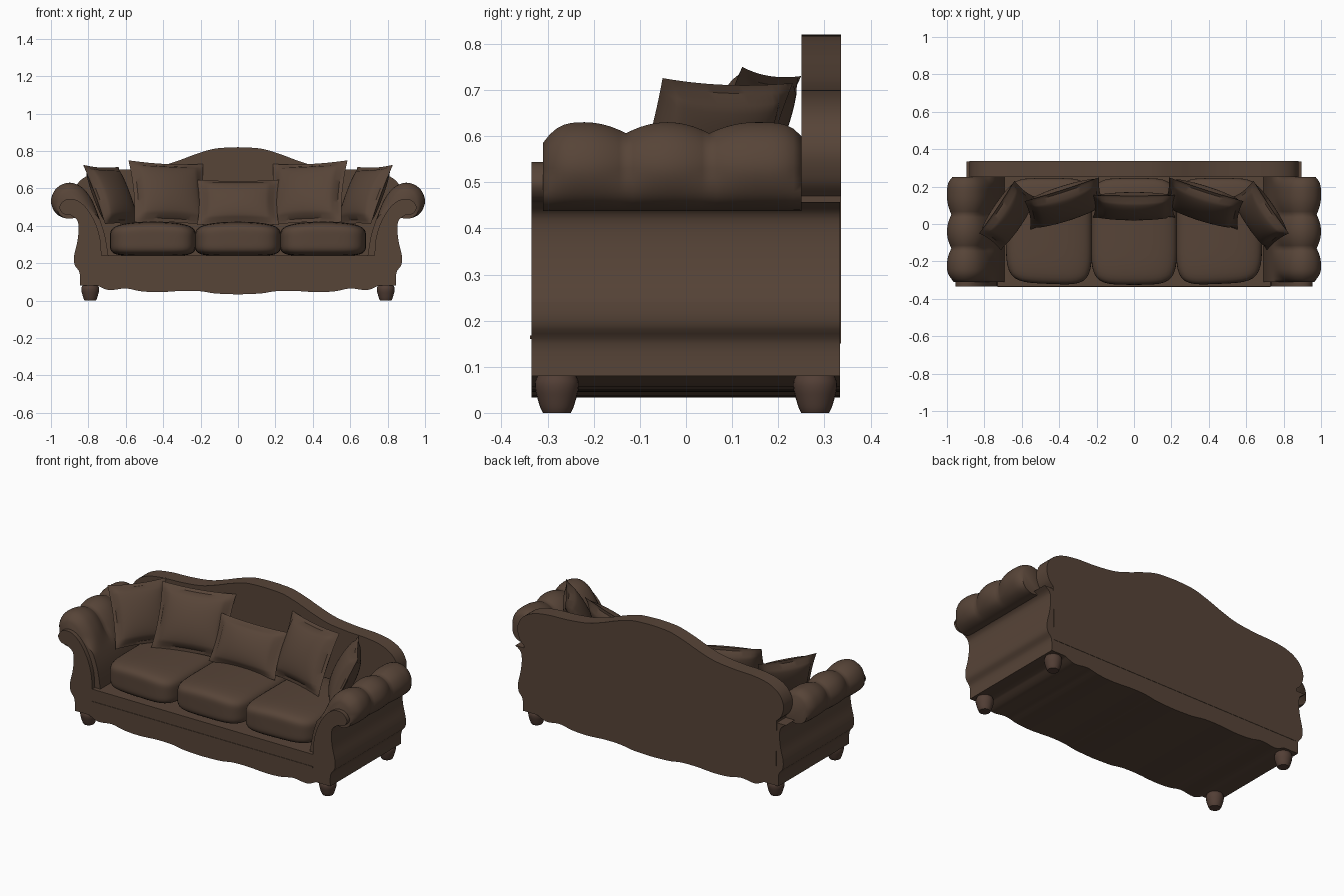
import bpy, bmesh, math
from mathutils import Matrix, Vector

if "Cube" in bpy.data.objects:
    bpy.data.objects.remove(bpy.data.objects["Cube"])


def material(name, rgb):
    m = bpy.data.materials.new(name)
    m.diffuse_color = (*rgb, 1)
    m.use_nodes = True
    m.node_tree.nodes["Principled BSDF"].inputs["Base Color"].default_value = m.diffuse_color
    return m


FABRIC = material("brown fabric", (0.095, 0.058, 0.039))
WOOD = material("dark wood", (0.085, 0.049, 0.036))


def finish(bm, name, mat=FABRIC, angle=40):
    bmesh.ops.recalc_face_normals(bm, faces=bm.faces)
    me = bpy.data.meshes.new(name)
    bm.to_mesh(me)
    bm.free()
    ob = bpy.data.objects.new(name, me)
    bpy.context.collection.objects.link(ob)
    me.materials.append(mat)
    bpy.ops.object.select_all(action='DESELECT')
    ob.select_set(True)
    bpy.context.view_layer.objects.active = ob
    bpy.ops.object.shade_smooth_by_angle(angle=math.radians(angle))
    return ob


def smooth(pts, n=5):
    """Catmull-Rom curve through the points."""
    p = [Vector(q) for q in [pts[0]] + pts + [pts[-1]]]
    out = []
    for i in range(1, len(p) - 2):
        a, b, c, d = p[i - 1:i + 3]
        for k in range(n):
            t = k / n
            out.append(0.5 * (2 * b + (c - a) * t + (2 * a - 5 * b + 4 * c - d) * t * t
                              + (3 * b - a - 3 * c + d) * t ** 3))
    return [tuple(v) for v in out] + [pts[-1]]


def loft(rings):
    bm = bmesh.new()
    rows = [[bm.verts.new(v) for v in r] for r in rings]
    n = len(rows[0])
    for a, b in zip(rows, rows[1:]):
        for i in range(n):
            bm.faces.new((a[i], a[(i + 1) % n], b[(i + 1) % n], b[i]))
    caps = [bm.faces.new(rows[0]), bm.faces.new(rows[-1])]
    bm.normal_update()
    bmesh.ops.triangulate(bm, faces=caps, quad_method='BEAUTY', ngon_method='EAR_CLIP')
    return bm


def slab(name, half, y0, y1):
    """Symmetric outline in XZ, given by its right half from x=0 to x=0."""
    outline = half + [(-x, z) for x, z in reversed(half) if x > 1e-4]
    finish(loft([[(x, y, z) for x, z in outline] for y in (y0, y1)]), name)


# Body: base below the seat, with a wavy apron, and two sides above it
apron = smooth([(0, .033), (.12, .038), (.2, .05), (.3, .052), (.42, .045),
                (.52, .05), (.6, .065), (.69, .056), (.75, .08)], 4)
side = smooth([(.845, .08), (.847, .15), (.873, .19), (.876, .24), (.86, .31),
               (.852, .38), (.86, .43), (.895, .457)], 4)
scroll = smooth([(.895, .457), (.935, .465), (.955, .50), (.925, .538), (.87, .54),
                 (.815, .50), (.765, .42), (.737, .33), (.73, .24)], 5)
low = [p for p in side if p[1] <= .2401]
high = [p for p in side if p[1] >= .2399]
slab("base", apron + low + [(0, .24)], -.335, .334)
for sx, label in ((1, "right"), (-1, "left")):
    for part, outline, y0, y1 in (("side", high + [(.80, .457), (.75, .24)], -.31, .334),
                                  ("front_scroll", high + scroll[1:], -.335, -.30)):
        finish(loft([[(sx * x, y, z) for x, z in outline] for y in (y0, y1)]),
               label + "_" + part)

# Front rail trim
slab("front_rail", [(0, .160), (.73, .160), (.73, .168), (0, .168)], -.338, -.32)

# Camel back
top = smooth([(0, .82), (.12, .813), (.22, .785), (.32, .748), (.42, .718), (.55, .703),
              (.68, .697), (.78, .678), (.85, .635), (.88, .57), (.866, .505), (.835, .47)], 5)
slab("back", top + [(.83, .15), (0, .15)], .25, .336)

# Rolled arms with three soft lobes along their depth
roll = smooth([(.84, .45), (.91, .438), (.972, .465), (1.0, .53), (.974, .597), (.91, .63),
               (.84, .61), (.785, .545), (.745, .45), (.712, .35), (.69, .22)], 5) + [(.80, .22)]


def inset(pts, d):
    out = []
    for i, p in enumerate(pts):
        t = Vector(pts[(i + 1) % len(pts)]) - Vector(pts[i - 1])
        nrm = Vector((-t.y, t.x)).normalized()
        k = min(1, max(0, (p[1] - .44) / .08))
        out.append(Vector(p) + nrm * d * k)
    return out


lobes = [(-.31, -.13), (-.13, .05), (.05, .25)]
for sx, label in ((1, "right"), (-1, "left")):
    rings = []
    for a, b in lobes:
        for k in range(13):
            if k == 0 and a > -.3:
                continue
            t = k / 12 * 2 - 1
            y = a + (b - a) * (t + 1) / 2
            d = .024 * t * t
            if a < -.3 and t < 0:
                d = .045 * abs(t) ** 3
            elif b > .2 and t > 0:
                d = .03 * t ** 4
            rings.append([(sx * p.x, y, p.y) for p in inset(roll, d)])
    finish(loft(rings), label + "_arm", angle=60)

# Seat cushions: rounded boxes
for i, label in ((-1, "left"), (0, "middle"), (1, "right")):
    bm = bmesh.new()
    bmesh.ops.create_cube(bm, size=2)
    bmesh.ops.subdivide_edges(bm, edges=bm.edges, cuts=13, use_grid_fill=True)
    for v in bm.verts:
        c = v.co
        p = 5
        c *= max(map(abs, c)) / sum(abs(q) ** p for q in c) ** (1 / p)
        crown = .02 * (1 - c.x ** 2) if c.z > 0 else 0
        bow = .02 * (1 - (c.x + i) ** 2 / 4) if c.y < 0 else 0
        v.co = (c.x * .23 + i * .455, c.y * .275 - .03 - bow, .32 + c.z * .082 + crown)
    finish(bm, label + "_seat_cushion", angle=60)


# Throw pillows with a flat flange
def pillow(name, loc, w, h, thick, yaw, tilt, turn=0):
    bm = bmesh.new()
    n = 20
    for s in (1, -1):
        g = []
        for i in range(n + 1):
            row = []
            for j in range(n + 1):
                u, v = i / 10 - 1, j / 10 - 1
                m = max(abs(u), abs(v))
                if m > .89:
                    t = 0 if m > .99 else .007
                else:
                    t = .008 + thick * ((1 - (u / .9) ** 2) * (1 - (v / .9) ** 2)) ** .45
                row.append(bm.verts.new((u * w / 2 * (1 - .06 * (1 - v * v)),
                                         v * h / 2 * (1 - .06 * (1 - u * u)), s * t)))
            g.append(row)
        for i in range(n):
            for j in range(n):
                bm.faces.new((g[i][j], g[i + 1][j], g[i + 1][j + 1], g[i][j + 1]))
    bmesh.ops.remove_doubles(bm, verts=bm.verts, dist=1e-5)
    rot = [Matrix.Rotation(math.radians(a), 4, ax)
           for a, ax in ((yaw, 'Z'), (90 - tilt, 'X'), (turn, 'Z'))]
    bmesh.ops.transform(bm, verts=bm.verts,
                        matrix=Matrix.Translation(loc) @ rot[0] @ rot[1] @ rot[2])
    finish(bm, name, angle=35)


pillow("middle_pillow", (0, .095, .525), .44, .27, .05, 0, 26)
for s, label in ((-1, "left"), (1, "right")):
    pillow(label + "_back_pillow", (s * .37, .11, .575), .42, .365, .06, -s * 19, 25, s * 3)
    pillow(label + "_side_pillow", (s * .675, .045, .562), .34, .35, .055, -s * 57, 25, s * 2)

# Turned feet
turned = smooth([(.030, 0), (.036, .012), (.043, .035), (.047, .052), (.047, .068), (.04, .085)], 3)
for x in (-.79, .79):
    for y, label in ((-.28, "front"), (.28, "back")):
        rings = [[(x + r * math.cos(k * math.pi / 12), y + r * math.sin(k * math.pi / 12), z)
                  for k in range(24)] for r, z in turned]
        finish(loft(rings), label + ("_left" if x < 0 else "_right") + "_foot", WOOD)
